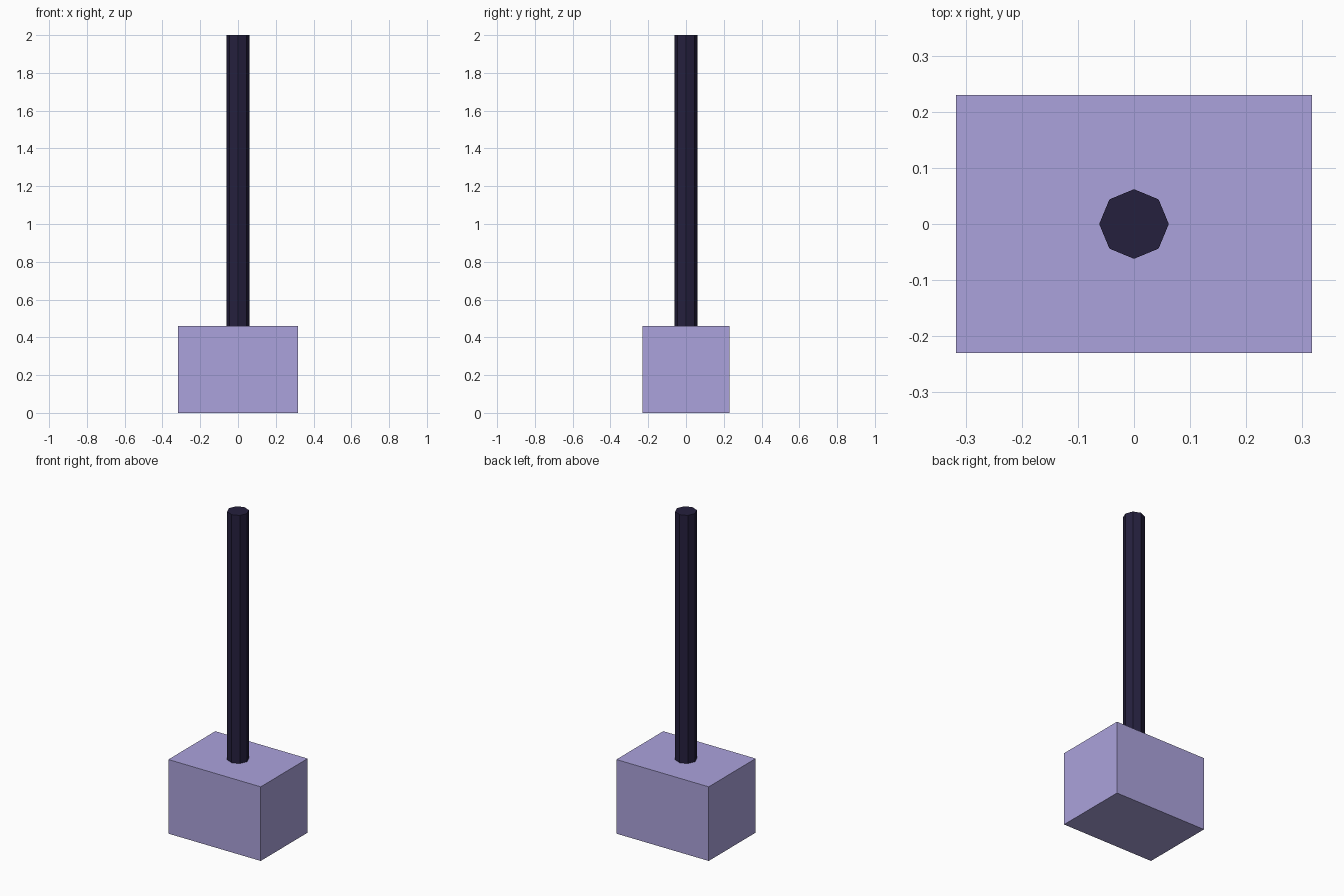
import bpy

if "Cube" in bpy.data.objects:
    bpy.data.objects.remove(bpy.data.objects["Cube"])


def paint(obj, name, colour):
    mat = bpy.data.materials.new(name)
    mat.diffuse_color = colour
    mat.use_nodes = True
    mat.node_tree.nodes["Principled BSDF"].inputs["Base Color"].default_value = mat.diffuse_color
    obj.data.materials.append(mat)


# Hammer head: plain rectangular block standing on the ground
HEAD = (0.634, 0.46, 0.46)
bpy.ops.mesh.primitive_cube_add(size=1, location=(0, 0, HEAD[2] / 2))
head = bpy.context.object
head.name = "hammer_head"
head.scale = HEAD
bpy.ops.object.transform_apply(location=False, rotation=False, scale=True)
paint(head, "lilac", (0.41, 0.365, 0.715, 1))

# Handle: eight-sided shaft with corners on the x and y axes
TOP, BOTTOM = 2.0, HEAD[2] - 0.005
bpy.ops.mesh.primitive_cylinder_add(
    vertices=8, radius=0.062, depth=TOP - BOTTOM,
    location=(0, 0, (TOP + BOTTOM) / 2))
handle = bpy.context.object
handle.name = "handle"
paint(handle, "dark_indigo", (0.0185, 0.0144, 0.048, 1))
